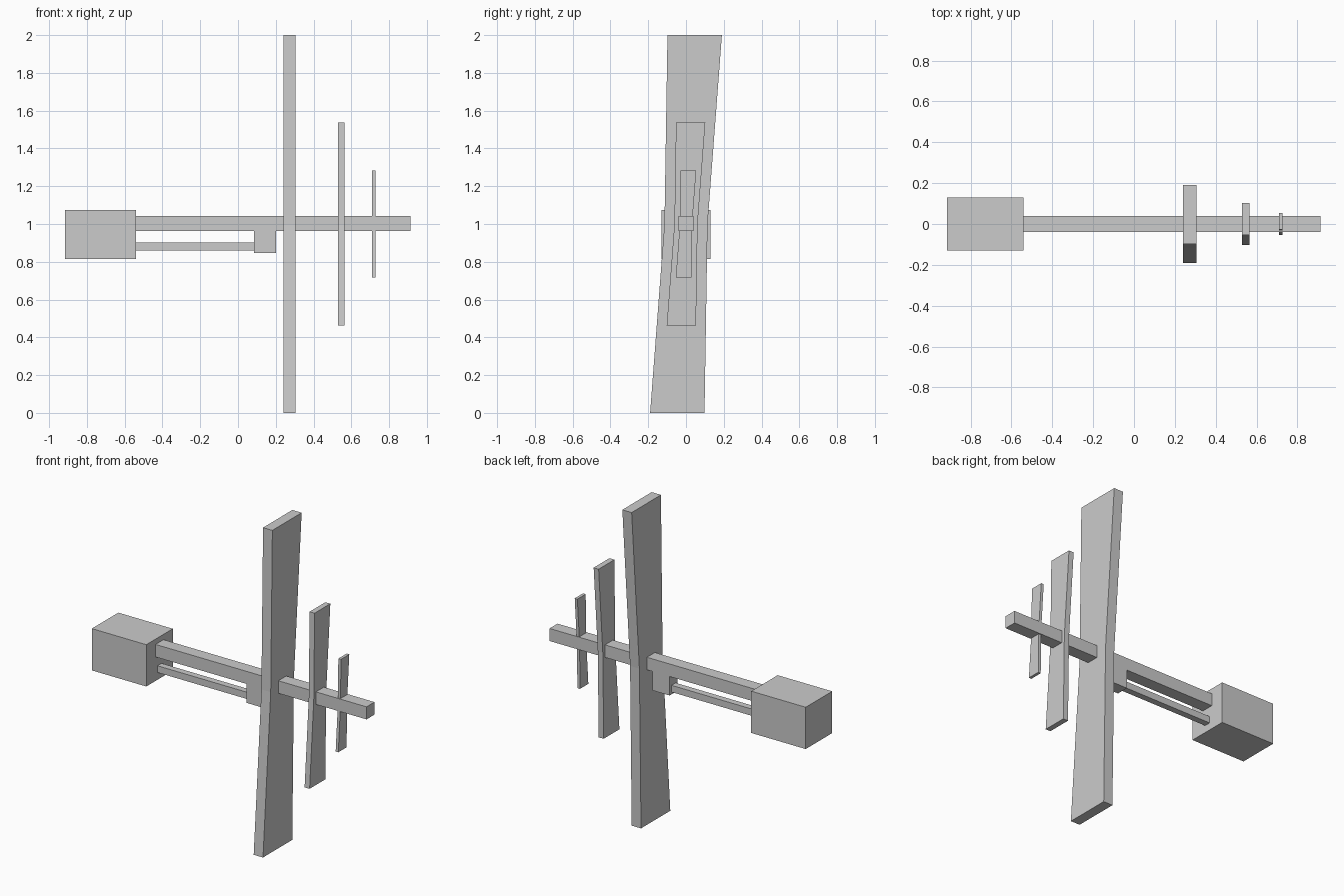
import bpy

if "Cube" in bpy.data.objects:
    bpy.data.objects.remove(bpy.data.objects["Cube"])


def prism(name, points, x0, x1):
    """Extrude a (y, z) outline along x from x0 to x1."""
    n = len(points)
    verts = [(x, y, z) for x in (x0, x1) for y, z in points]
    faces = [tuple(reversed(range(n))), tuple(range(n, 2 * n))]
    faces += [(i, (i + 1) % n, n + (i + 1) % n, n + i) for i in range(n)]
    mesh = bpy.data.meshes.new(name)
    mesh.from_pydata(verts, [], faces)
    obj = bpy.data.objects.new(name, mesh)
    bpy.context.collection.objects.link(obj)
    return obj


def box(name, x0, x1, half_y, z0, z1):
    return prism(name, [(-half_y, z0), (half_y, z0), (half_y, z1), (-half_y, z1)], x0, x1)


def blade(name, x, scale):
    """Twisted-looking blade: half outline, repeated by a half turn about the hub."""
    half = [(0.114, 0), (0.19, 1), (-0.098, 1)]
    outline = half + [(-y, -z) for y, z in half]
    t = 0.032 * scale
    return prism(name, [(y * scale, 1 + z * scale) for y, z in outline], x - t, x + t)


# Rear housing, main shaft, lower rod and its bracket
box("housing", -0.915, -0.54, 0.13, 0.815, 1.075)
box("main_shaft", -0.54, 0.912, 0.039, 0.964, 1.042)
box("lower_rod", -0.54, 0.085, 0.02, 0.86, 0.902)
box("rod_bracket", 0.085, 0.202, 0.039, 0.846, 0.964)

# Three blades of decreasing size along the shaft
for name, x, scale in (("large_blade", 0.273, 1.0),
                       ("medium_blade", 0.547, 0.537),
                       ("small_blade", 0.719, 0.284)):
    blade(name, x, scale)
